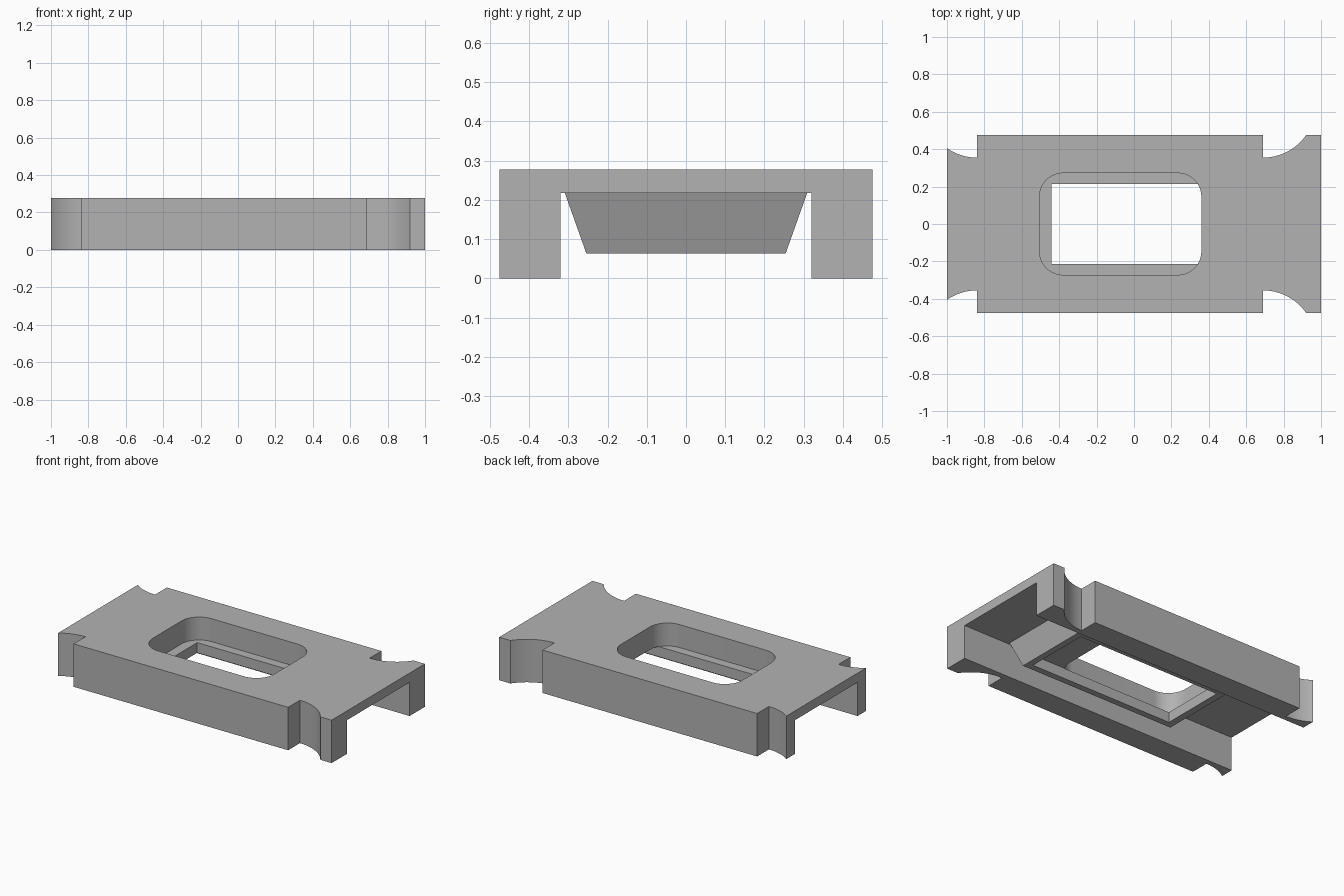
import bpy, bmesh
from math import sin, cos, pi, asin, radians

cube = bpy.data.objects.get("Cube")
if cube:
    bpy.data.objects.remove(cube, do_unlink=True)

grey = bpy.data.materials.new("plain_grey")
grey.use_nodes = True
colour = (0.45, 0.45, 0.45, 1)
grey.diffuse_color = colour
grey.node_tree.nodes["Principled BSDF"].inputs["Base Color"].default_value = colour


def loft(name, lower, upper, z0, z1):
    """Closed solid between two outlines with equal point counts."""
    bm = bmesh.new()
    a = [bm.verts.new((x, y, z0)) for x, y in lower]
    b = [bm.verts.new((x, y, z1)) for x, y in upper]
    n = len(a)
    bm.faces.new(a[::-1])
    bm.faces.new(b)
    for i in range(n):
        j = (i + 1) % n
        bm.faces.new((a[i], a[j], b[j], b[i]))
    bmesh.ops.recalc_face_normals(bm, faces=bm.faces)
    mesh = bpy.data.meshes.new(name)
    bm.to_mesh(mesh)
    bm.free()
    mesh.materials.append(grey)
    obj = bpy.data.objects.new(name, mesh)
    bpy.context.collection.objects.link(obj)
    return obj


def rect(x0, x1, y):
    return [(x0, -y), (x1, -y), (x1, y), (x0, y)]


def rounded(x0, x1, y, r, steps=12):
    corners = [(x1 - r, y - r), (x0 + r, y - r), (x0 + r, r - y), (x1 - r, r - y)]
    return [(cx + r * cos((k + i / steps) * pi / 2), cy + r * sin((k + i / steps) * pi / 2))
            for k, (cx, cy) in enumerate(corners) for i in range(steps + 1)]


def scoop(cx, dx, r=0.28, cy=0.635, steps=12):
    """Concave corner arc running outwards from its deepest point."""
    end = asin(dx / r)
    return [(cx + r * sin(end * i / steps), cy - r * cos(end * i / steps))
            for i in range(steps + 1)]


def combine(target, other, operation):
    mod = target.modifiers.new(other.name, 'BOOLEAN')
    mod.operation = operation
    mod.solver = 'EXACT'
    mod.object = other
    bpy.context.view_layer.objects.active = target
    bpy.ops.object.modifier_apply(modifier=mod.name)
    bpy.data.objects.remove(other, do_unlink=True)


# Main body outline: back edge from +x to -x, mirrored for the front edge
half = [(1, 0.475)] + scoop(0.69, 0.23)[::-1] + [(0.69, 0.475), (-0.84, 0.475)]
half += scoop(-0.84, -0.16)
outline = half + [(x, -y) for x, y in reversed(half)]
body = loft("channel_body", outline, outline, 0, 0.277)

# Open channel along the underside
channel = rect(-1.2, 1.2, 0.32)
combine(body, loft("channel_cutter", channel, channel, -0.1, 0.217), 'DIFFERENCE')

# Tapered block hanging from the channel roof
combine(body, loft("tapered_block", rect(-0.485, 0.618, 0.254),
                   rect(-0.548, 0.681, 0.317), 0.063, 0.24), 'UNION')

# Rounded pocket from above and rectangular recess from below
pocket = rounded(-0.505, 0.36, 0.272, 0.125)
recess = rect(-0.44, 0.578, 0.213)
combine(body, loft("pocket_cutter", pocket, pocket, 0.129, 0.4), 'DIFFERENCE')
combine(body, loft("recess_cutter", recess, recess, -0.1, 0.13), 'DIFFERENCE')

# Smooth the curved walls while keeping hard edges
bpy.ops.object.select_all(action='DESELECT')
body.select_set(True)
bpy.context.view_layer.objects.active = body
bpy.ops.object.shade_smooth_by_angle(angle=radians(25))
